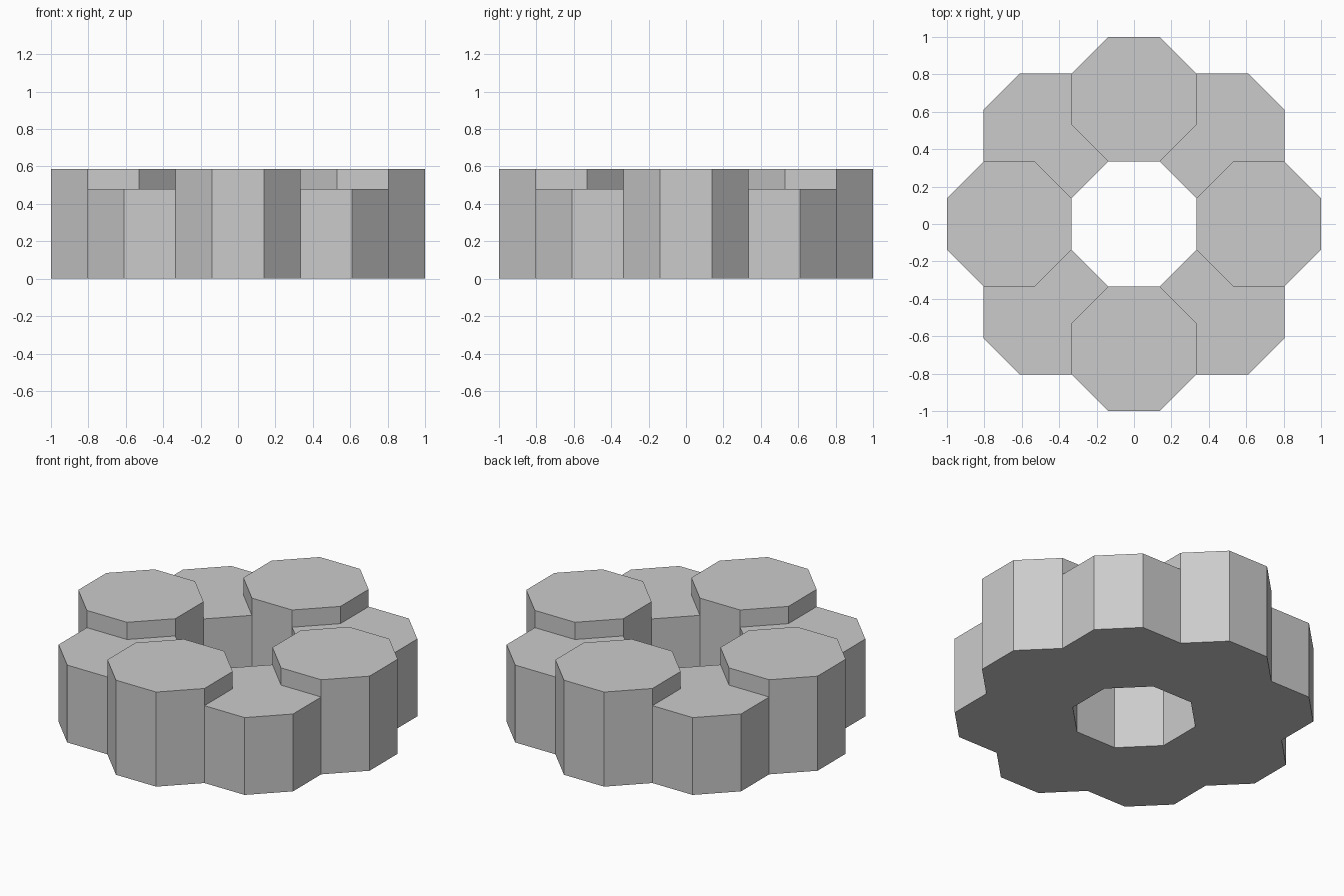
import bpy
from math import cos, sin, pi

if "Cube" in bpy.data.objects:
    bpy.data.objects.remove(bpy.data.objects["Cube"])

RING = 2 / 3                     # distance of each column from the centre
RADIUS = (1 / 3) / cos(pi / 8)   # corner radius of an octagon with flats 2/3 apart


def column(name, angle, height):
    bpy.ops.mesh.primitive_cylinder_add(
        vertices=8, radius=RADIUS, depth=height,
        location=(RING * cos(angle), RING * sin(angle), height / 2),
        rotation=(0, 0, pi / 8))
    bpy.context.object.name = name


# Ring of eight octagonal columns, alternating tall and short
for i in range(8):
    if i % 2 == 0:
        column(f"tall_column_{i // 2 + 1}", i * pi / 4, 0.587)
    else:
        column(f"short_column_{i // 2 + 1}", i * pi / 4, 0.48)
